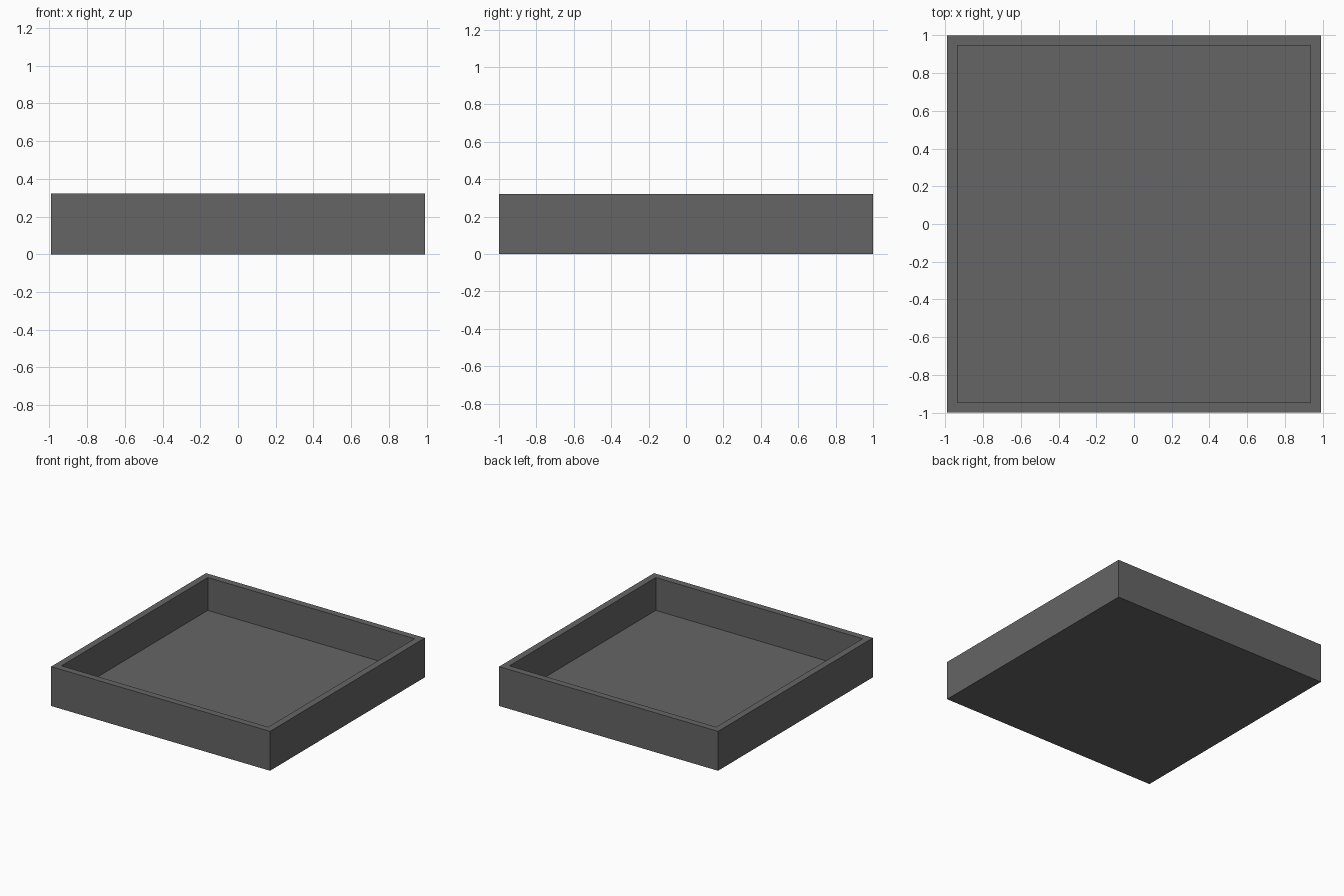
import bpy
import bmesh
from mathutils import Matrix, Vector

if "Cube" in bpy.data.objects:
    bpy.data.objects.remove(bpy.data.objects["Cube"])

WIDTH, DEPTH, HEIGHT = 1.98, 2.0, 0.322
WALL = 0.055
FLOOR = 0.053

# Solid block standing on z = 0
bm = bmesh.new()
bmesh.ops.create_cube(bm, size=1.0, matrix=Matrix.Translation((0, 0, HEIGHT / 2))
                      @ Matrix.Diagonal((WIDTH, DEPTH, HEIGHT, 1)))
bm.normal_update()

# Inset the top to form the rim, then sink the middle to form the cavity
top = max(bm.faces, key=lambda f: f.calc_center_median().z)
bmesh.ops.inset_region(bm, faces=[top], thickness=WALL, use_even_offset=True)
sunk = bmesh.ops.extrude_discrete_faces(bm, faces=[top])["faces"][0]
bmesh.ops.translate(bm, verts=sunk.verts[:], vec=Vector((0, 0, FLOOR - HEIGHT)))
bmesh.ops.recalc_face_normals(bm, faces=bm.faces[:])

mesh = bpy.data.meshes.new("open_tray")
bm.to_mesh(mesh)
bm.free()
tray = bpy.data.objects.new("open_tray", mesh)
bpy.context.collection.objects.link(tray)

# Dark grey finish
mat = bpy.data.materials.new("dark_grey")
mat.diffuse_color = (0.13, 0.13, 0.13, 1)
mat.use_nodes = True
mat.node_tree.nodes["Principled BSDF"].inputs["Base Color"].default_value = mat.diffuse_color
mesh.materials.append(mat)
